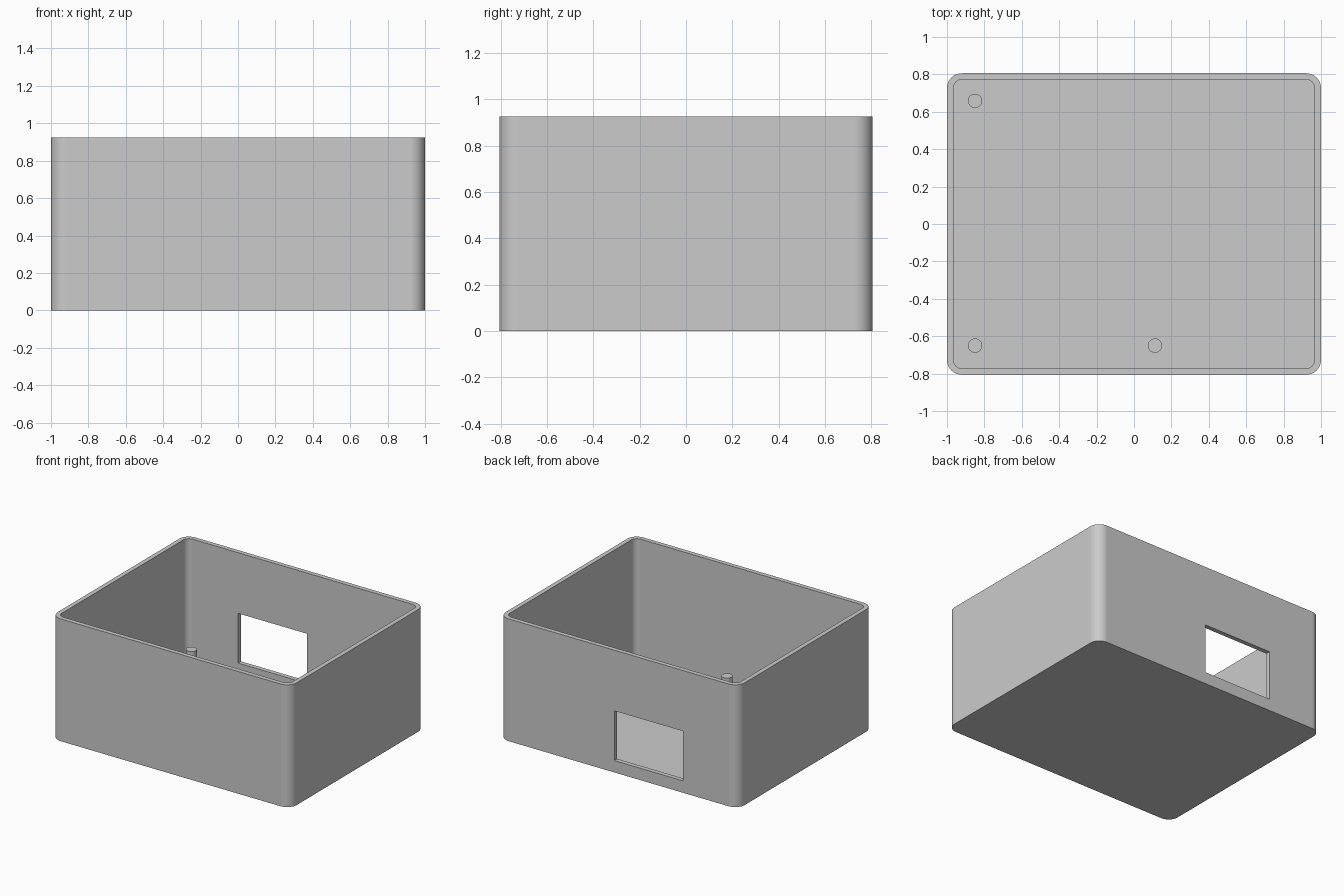
import bpy
import bmesh
from math import cos, sin, pi, radians

if "Cube" in bpy.data.objects:
    bpy.data.objects.remove(bpy.data.objects["Cube"], do_unlink=True)

HALF_X, HALF_Y, HEIGHT = 1.0, 0.806, 0.925
WALL, RADIUS, SEGMENTS = 0.034, 0.08, 10

grey = bpy.data.materials.new("plain grey")
grey.diffuse_color = (0.6, 0.6, 0.6, 1)
grey.use_nodes = True
grey.node_tree.nodes["Principled BSDF"].inputs["Base Color"].default_value = (0.6, 0.6, 0.6, 1)


def finish(obj):
    """Smooth the rounded surfaces and keep the edges sharp."""
    bpy.ops.object.select_all(action='DESELECT')
    obj.select_set(True)
    bpy.context.view_layer.objects.active = obj
    bpy.ops.object.shade_smooth_by_angle(angle=radians(30))
    normals = obj.modifiers.new("flat walls", 'WEIGHTED_NORMAL')
    normals.keep_sharp = True


def rounded_ring(bm, inset, z):
    """Ring of vertices around a rounded rectangle."""
    r = RADIUS - inset
    ring = []
    for corner, (sx, sy) in enumerate([(1, 1), (-1, 1), (-1, -1), (1, -1)]):
        for i in range(SEGMENTS + 1):
            a = (corner + i / SEGMENTS) * pi / 2
            ring.append(bm.verts.new((sx * (HALF_X - RADIUS) + r * cos(a),
                                      sy * (HALF_Y - RADIUS) + r * sin(a), z)))
    return ring


# Open box: outer wall, rim, inner wall and floor
bm = bmesh.new()
rings = [rounded_ring(bm, inset, z) for inset, z in
         [(0, 0), (0, HEIGHT), (WALL, HEIGHT), (WALL, WALL)]]
for low, high in zip(rings, rings[1:]):
    for i in range(len(low)):
        j = (i + 1) % len(low)
        bm.faces.new((low[i], low[j], high[j], high[i]))
bm.faces.new(rings[0][::-1])
bm.faces.new(rings[-1])
bmesh.ops.recalc_face_normals(bm, faces=bm.faces)
mesh = bpy.data.meshes.new("box_shell")
bm.to_mesh(mesh)
bm.free()
mesh.materials.append(grey)
box = bpy.data.objects.new("box_shell", mesh)
bpy.context.collection.objects.link(box)

# Rectangular opening in the back wall
X0, X1, Z0, Z1 = -0.54, 0.035, 0.09, 0.466
bpy.ops.mesh.primitive_cube_add(size=1, location=((X0 + X1) / 2, HALF_Y, (Z0 + Z1) / 2))
cutter = bpy.context.object
cutter.name = "opening_cutter"
cutter.scale = (X1 - X0, 0.2, Z1 - Z0)
cutter.hide_render = True
cutter.data.materials.append(grey)
cut = box.modifiers.new("opening", 'BOOLEAN')
cut.operation = 'DIFFERENCE'
cut.solver = 'EXACT'
cut.object = cutter
bpy.context.view_layer.update()
bpy.context.view_layer.objects.active = box
bpy.ops.object.modifier_apply(modifier=cut.name)
bpy.data.objects.remove(cutter, do_unlink=True)
finish(box)

# Mounting pegs on the floor
PEG_TOP, PEG_BASE = 0.155, WALL - 0.01
for name, x, y in [("peg_back", -0.85, 0.658),
                   ("peg_front_corner", -0.85, -0.65),
                   ("peg_front_middle", 0.112, -0.65)]:
    bpy.ops.mesh.primitive_cylinder_add(vertices=32, radius=0.038, depth=PEG_TOP - PEG_BASE,
                                        location=(x, y, (PEG_TOP + PEG_BASE) / 2))
    peg = bpy.context.object
    peg.name = name
    peg.data.materials.append(grey)
    finish(peg)
